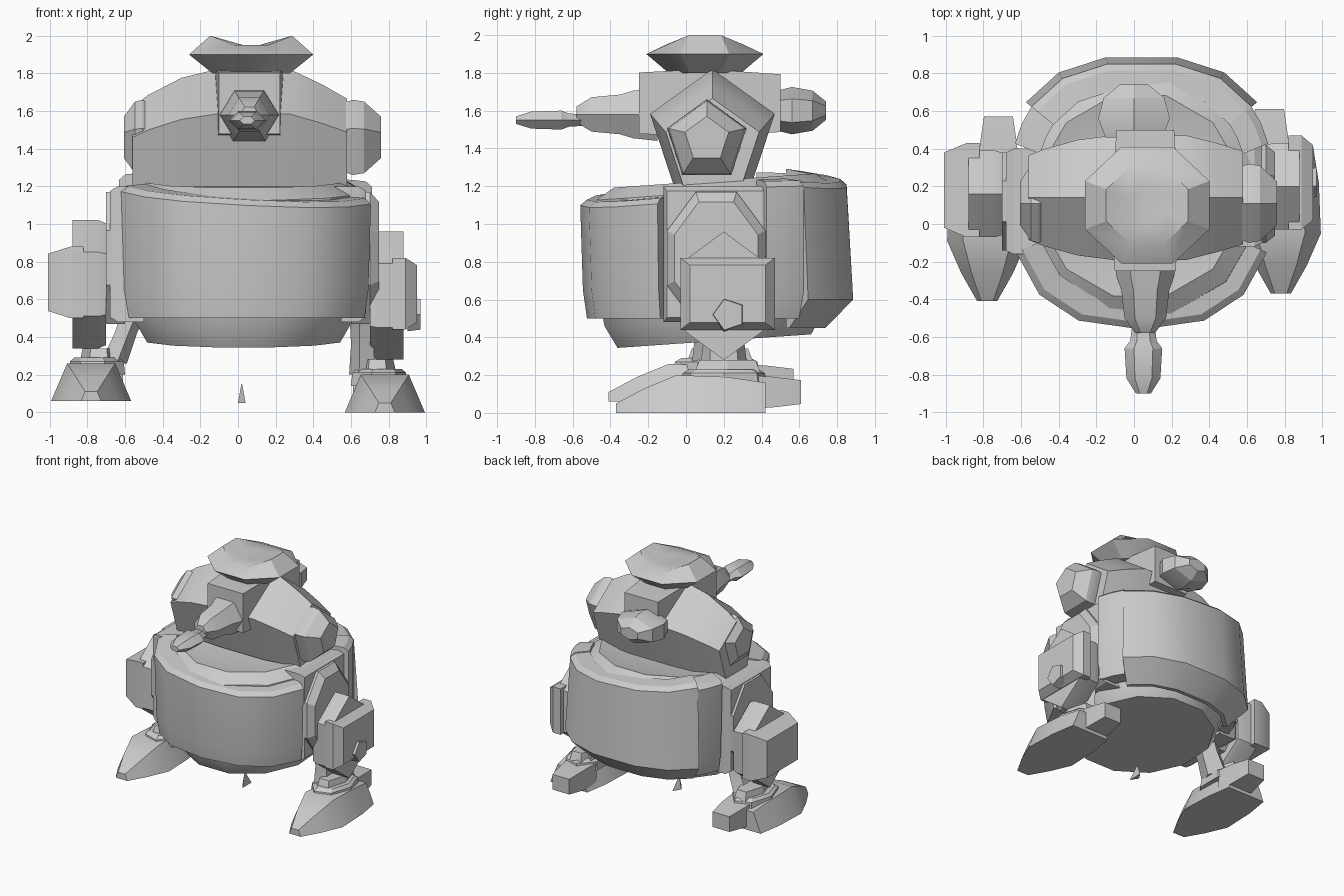
import bpy, bmesh
from math import radians, sin, cos, tau

old = bpy.data.objects.get("Cube")
if old:
    bpy.data.objects.remove(old, do_unlink=True)

grey = bpy.data.materials.new("plain_grey")
grey.use_nodes = True
colour = (.6, .6, .6, 1)
grey.diffuse_color = colour
grey.node_tree.nodes["Principled BSDF"].inputs["Base Color"].default_value = colour
parts = []


def loft(name, rings):
    """Skin a list of equal point rings and close both ends."""
    bm = bmesh.new()
    rows = [[bm.verts.new(point) for point in ring] for ring in rings]
    count = len(rows[0])
    for lower, upper in zip(rows, rows[1:]):
        for i in range(count):
            j = (i + 1) % count
            bm.faces.new((lower[i], lower[j], upper[j], upper[i]))
    bm.faces.new(rows[0][::-1])
    bm.faces.new(rows[-1])
    bmesh.ops.recalc_face_normals(bm, faces=bm.faces)
    mesh = bpy.data.meshes.new(name)
    bm.to_mesh(mesh)
    bm.free()
    mesh.materials.append(grey)
    obj = bpy.data.objects.new(name, mesh)
    bpy.context.collection.objects.link(obj)
    parts.append(obj)
    return obj


def place(axis, along, u, v):
    return {"x": (along, u, v), "y": (u, along, v), "z": (u, v, along)}[axis]


def spread(values):
    """Rescale values so that they run from minus a half to a half."""
    low, high = min(values), max(values)
    return [(value - low) / (high - low) - .5 for value in values]


def stack(name, axis, sides, centre, size, steps, turn=.5, grounded=False, taper=0):
    """Loft a fitted polygon along an axis; each step is a position and a scale."""
    angles = [tau * (i + turn) / sides for i in range(sides)]
    us = spread([cos(angle) for angle in angles])
    vs = spread([sin(angle) for angle in angles])
    rings = []
    for along, scale in steps:
        middle = centre[1]
        if grounded:
            middle -= size[1] * (1 - scale) / 2
        rings.append([place(axis, along, centre[0] + u * size[0] * scale * (1 - taper * v),
                            middle + v * size[1] * scale) for u, v in zip(us, vs)])
    return loft(name, rings)


def shell(name, start, end, segments, low, belly, flare, top, tilt):
    """Thick armour plate sweeping round the body between two angles."""
    def curve(value):
        return abs(value) ** .8 * (1 if value > 0 else -1)

    rings = []
    for i in range(segments + 1):
        angle = radians(start + (end - start) * i / segments)
        x, y = .7 * curve(cos(angle)), .71 * curve(sin(angle))
        rim = top + y * tilt - x / 20
        section = ((.8, low), (flare, low), (belly, low + .15),
                   (1, rim), (.95, rim + .03), (.8, rim + .04))
        rings.append([(.04 + x * s, .15 + y * s, z) for s, z in section])
    return loft(name, rings)


# Tub-shaped body, leaning, with a shallow collar
body = stack("body_tub", "z", 12, (.03, .15), (1.25, 1.25),
             ((.38, .82), (.5, .93), (.85, 1.03), (1.17, 1), (1.23, .85), (1.2, .6)))
for vert in body.data.vertices:
    vert.co.z += (vert.co.y - .15) * .07

# Armour plates
shell("front_plate", 200, 340, 6, .5, .98, .95, 1.17, .1)
shell("rear_plate", 37, 143, 5, .45, 1.05, .84, 1.27, -.1)
shell("left_rear_corner", 18, 37, 2, .5, 1, .95, 1.23, 0)
shell("right_rear_corner", 143, 162, 2, .5, .97, .93, 1.2, 0)

# Broad rounded head
stack("head_dome", "x", 5, (.14, 1.51), (.66, .62),
      ((-.56, .68), (-.48, .78), (-.3, .93), (-.12, 1), (.28, 1), (.45, .87), (.58, .75)),
      turn=1.25, grounded=True)

# Ear pods
for name, start, sign in (("left_ear_pod", .52, 1), ("right_ear_pod", -.45, -.65)):
    stack(name, "x", 5, (.11, 1.46), (.42, .4),
          [(start + sign * out, scale)
           for out, scale in ((0, .85), (.09, 1), (.15, .95), (.24, .55))], turn=1.25)

# Central head block with rear pod
stack("head_block", "y", 4, (.06, 1.64), (.36, .36), ((-.25, .9), (.1, 1), (.5, .85)))
stack("rear_pod", "y", 6, (0, 1.6), (.38, .25),
      ((.46, .8), (.56, 1), (.67, .85), (.74, .4)))

# Cap with a dished, folded crown
cap = stack("cap", "z", 8, (.07, .1), (.66, .62),
            ((1.8, .62), (1.9, 1), (2, .66), (1.95, .3)))
for vert in cap.data.vertices:
    if vert.co.z > 1.97 and abs(vert.co.x - .07) < .15:
        vert.co.z -= .05

# Snout and flat barrel
stack("snout", "y", 6, (.06, 1.58), (.34, .28),
      ((-.15, 1), (-.28, .9), (-.35, .75), (-.5, .65), (-.58, .3)), turn=0)
stack("barrel", "y", 6, (.05, 1.55), (.2, .1),
      ((-.54, .6), (-.62, .7), (-.66, 1), (-.82, .9), (-.9, .4)), turn=0)


def build_side(side, sign, lift, back, lean):
    """Side panel, arm, leg and foot of one side."""
    def part(name, *args, up=lift, shear=0, **options):
        obj = stack(side + "_" + name, *args, **options)
        for vert in obj.data.vertices:
            x, y, z = vert.co
            vert.co = ((x - shear * (z - .2)) * sign, y + back, z + up)
        if sign < 0:
            obj.data.flip_normals()

    # Side panel, shoulder and hanging arm plates
    part("side_panel", "x", 4, (.16, .84), (.56, .72), ((.5, 1), (.64, 1), (.68, .93)), up=0)
    part("shoulder", "x", 8, (.16, .82), (.52, .7), ((.6, 1), (.7, 1), (.75 - lift, .85)), up=0)
    part("arm", "x", 6, (.2, .62), (.46, .68), ((.7, .95), (.74, 1), (.88, 1)))
    part("forearm_guard", "x", 4, (.22, .63), (.5, .38),
         ((.82, 1), (.89, 1), (.95 - lift * sign, .8)))
    # Leg
    part("leg", "z", 5, (.66, .2), (.14, .26), ((.2, 1), (.36, .85), (.56, 1)), shear=lean)
    # Foot, heel and ankle
    part("foot", "y", 4, (.78, .1), (.34, .2),
         ((-.37, .25), (-.22, .65), (-.05, 1), (.22, .95), (.42, .8)),
         grounded=True, taper=.5)
    part("heel", "y", 4, (.72, .11), (.22, .18), ((.3, 1), (.46, .9), (.61, .7)))
    part("ankle", "z", 7, (.75, .2), (.3, .46), ((.14, 1), (.21, .95), (.23, .8)), turn=0)
    part("ankle_cap", "z", 6, (.74, .22), (.2, .35), ((.21, 1), (.28, .85)), turn=0)


build_side("left", 1, 0, 0, 0)
build_side("right", -1, .06, -.04, .4)

# Small nub on the left forearm
stack("left_nub", "x", 5, (.22, .52), (.17, .18), ((.9, 1), (.97, .9)))

# Small hanging spike
stack("spike", "z", 3, (.02, .06), (.04, .12), ((.05, 1), (.15, .1)))

bpy.ops.object.select_all(action="DESELECT")
for obj in parts:
    obj.select_set(True)
bpy.context.view_layer.objects.active = parts[0]
bpy.ops.object.shade_smooth_by_angle(angle=radians(28))
